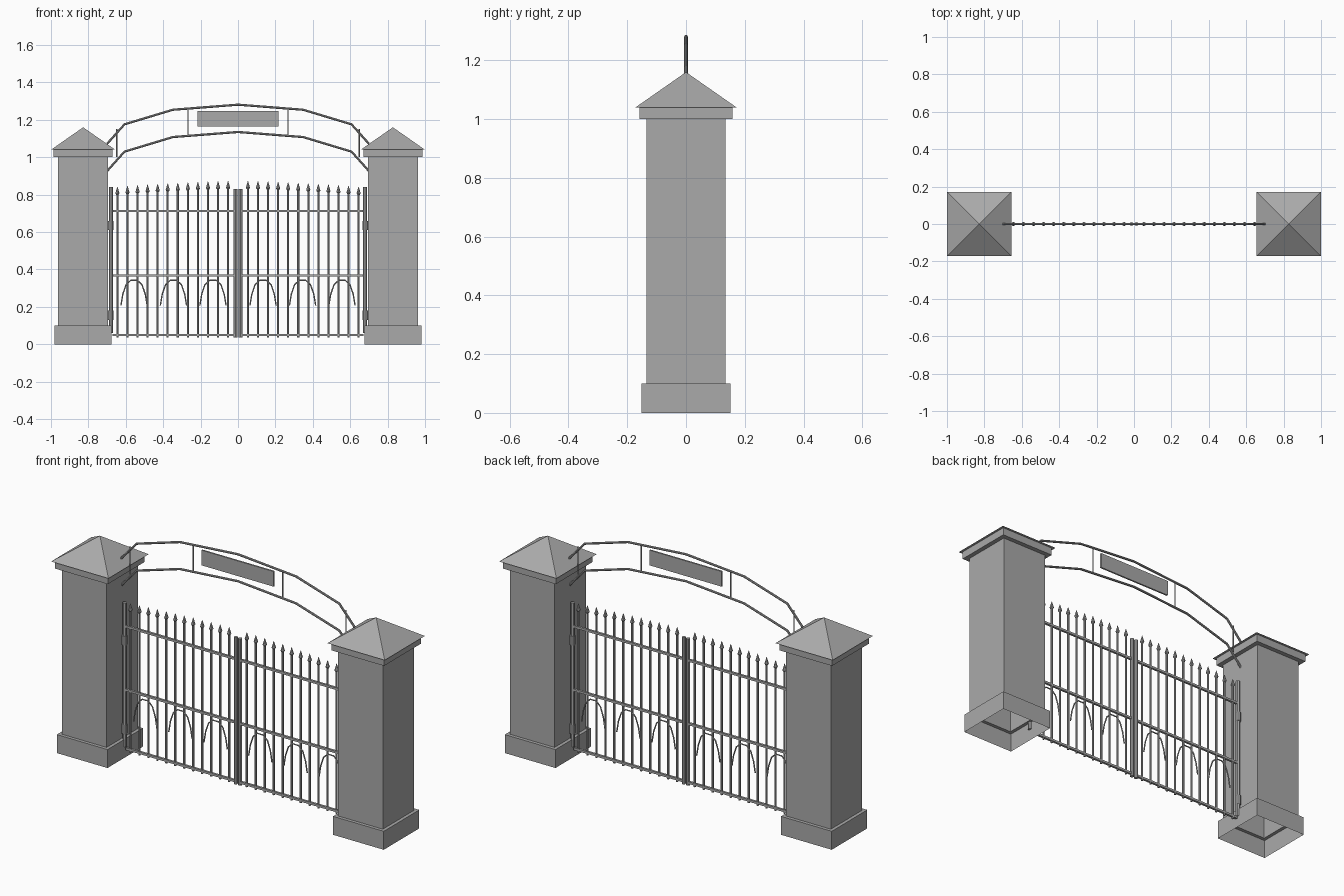
import bpy, bmesh
from mathutils import Vector, Matrix

cube = bpy.data.objects.get("Cube")
if cube:
    bpy.data.objects.remove(cube)

grey = bpy.data.materials.new("stone_and_iron_grey")
grey.use_nodes = True
colour = (0.40, 0.40, 0.40, 1)
grey.diffuse_color = colour
grey.node_tree.nodes["Principled BSDF"].inputs["Base Color"].default_value = colour


def finish(name, bm):
    bmesh.ops.recalc_face_normals(bm, faces=bm.faces)
    mesh = bpy.data.meshes.new(name)
    bm.to_mesh(mesh)
    bm.free()
    mesh.materials.append(grey)
    obj = bpy.data.objects.new(name, mesh)
    bpy.context.collection.objects.link(obj)
    return obj


def rod(bm, x, z0, z1, r0, r1=None, sides=8):
    """Upright cylinder or cone standing at x."""
    bmesh.ops.create_cone(bm, cap_ends=True, segments=sides, radius1=r0,
                          radius2=r0 if r1 is None else r1, depth=z1 - z0,
                          matrix=Matrix.Translation((x, 0, (z0 + z1) / 2)))


def box(bm, x0, x1, z0, z1, depth):
    size = Matrix.Diagonal((x1 - x0, depth, z1 - z0, 1))
    place = Matrix.Translation(((x0 + x1) / 2, 0, (z0 + z1) / 2))
    bmesh.ops.create_cube(bm, size=1, matrix=place @ size)


def tube(name, points, radius):
    """Mitred round tube along a path in the x-z plane."""
    bm = bmesh.new()
    pts = [Vector((x, 0, z)) for x, z in points]
    side = Vector((0, 1, 0))
    rings = []
    for i, p in enumerate(pts):
        along = (pts[min(i + 1, len(pts) - 1)] - pts[max(i - 1, 0)]).normalized()
        out = along.cross(side)
        ring = []
        for k in range(8):
            turn = Matrix.Rotation(k * 0.785398, 3, along)
            ring.append(bm.verts.new(p + turn @ out * radius))
        rings.append(ring)
    for a, b in zip(rings, rings[1:]):
        for k in range(8):
            bm.faces.new((a[k], a[k - 1], b[k - 1], b[k]))
    bm.faces.new(rings[0])
    bm.faces.new(rings[-1])
    return finish(name, bm)


def mirrored(half):
    """Complete a right half path whose first point may lie on x = 0."""
    return [(-x, z) for x, z in reversed(half) if x > 0] + half


# Stone pillars: square profile, hollow underneath, pyramid cap
PILLAR = [(0.152, 0), (0.152, 0.1), (0.134, 0.1), (0.134, 1.0),
          (0.158, 1.0), (0.158, 1.04), (0.172, 1.04)]
for side, label in ((-1, "right"), (1, "left")):
    bm = bmesh.new()
    rings = [[bm.verts.new((side * 0.828 + sx * h, sy * h, z))
              for sx, sy in ((-1, -1), (1, -1), (1, 1), (-1, 1))] for h, z in PILLAR]
    for a, b in zip(rings, rings[1:]):
        for k in range(4):
            bm.faces.new((a[k - 1], a[k], b[k], b[k - 1]))
    apex = bm.verts.new((side * 0.828, 0, 1.16))
    for k in range(4):
        bm.faces.new((rings[-1][k - 1], rings[-1][k], apex))
    finish(label + "_pillar", bm)

    # Gate leaf: stiles and rails
    bm = bmesh.new()
    rod(bm, side * 0.013, 0.035, 0.83, 0.010)
    for z in (0.05, 0.368, 0.712):
        lo, hi = sorted((side * 0.013, side * 0.67))
        box(bm, lo, hi, z - 0.006, z + 0.006, 0.012)
    finish(label + "_gate_frame", bm)

    # Hinge post with two knuckles
    bm = bmesh.new()
    rod(bm, side * 0.678, 0.06, 0.84, 0.011)
    for z in (0.155, 0.635):
        rod(bm, side * 0.680, z - 0.025, z + 0.025, 0.014)
    finish(label + "_hinge_post", bm)

    # Pickets with pointed heads, falling gently toward the pillar
    bm = bmesh.new()
    for i in range(12):
        x = side * (0.053 + i * 0.0538)
        tip = 0.872 - 0.03 * (i / 11) ** 1.5
        rod(bm, x, 0.035, tip - 0.035, 0.0055)
        rod(bm, x, tip - 0.043, tip - 0.035, 0.006, 0.011)
        rod(bm, x, tip - 0.035, tip, 0.011, 0.001)
    finish(label + "_pickets", bm)

    # Small hoops in the lower panel
    for n, cx in enumerate((0.134, 0.345, 0.556)):
        hoop = mirrored([(0.018, 0.342), (0.043, 0.318), (0.060, 0.268), (0.070, 0.208)])
        tube(f"{label}_hoop_{n + 1}", [(side * cx + x, z) for x, z in hoop], 0.0035)

    # Upright ties of the overhead arch
    bm = bmesh.new()
    rod(bm, side * 0.268, 1.115, 1.262, 0.003)
    rod(bm, side * 0.648, 1.0, 1.15, 0.003)
    finish(label + "_arch_ties", bm)

# Overhead arch: two parallel bent tubes
ARCH = [(0, 1.281), (0.348, 1.254), (0.607, 1.176), (0.70, 1.072)]
tube("arch_top_tube", mirrored(ARCH), 0.006)
tube("arch_bottom_tube", mirrored([(x, z - 0.146) for x, z in ARCH]), 0.006)

# Blank sign plate
bm = bmesh.new()
box(bm, -0.217, 0.217, 1.165, 1.247, 0.009)
finish("sign_plate", bm)
